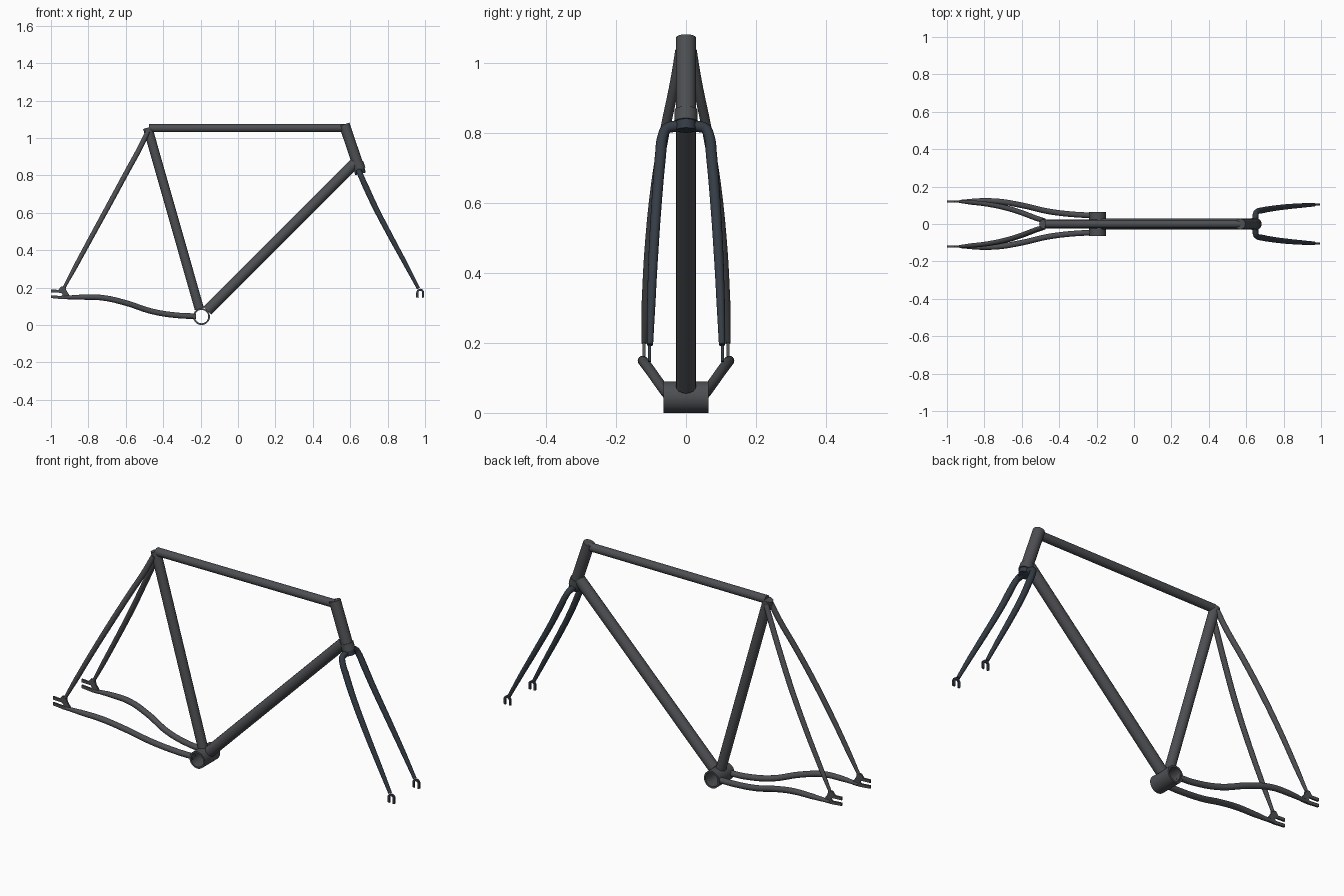
import bpy, bmesh, math
from mathutils import Vector

if "Cube" in bpy.data.objects:
    bpy.data.objects.remove(bpy.data.objects["Cube"])


def material(name, rgb):
    m = bpy.data.materials.new(name)
    m.diffuse_color = (*rgb, 1)
    m.use_nodes = True
    m.node_tree.nodes["Principled BSDF"].inputs["Base Color"].default_value = m.diffuse_color
    return m


GREY = material("frame_grey", (0.075, 0.078, 0.085))
BLUE = material("fork_dark_blue", (0.035, 0.045, 0.06))


def select(ob):
    bpy.ops.object.select_all(action='DESELECT')
    ob.select_set(True)
    bpy.context.view_layer.objects.active = ob


def finish(ob, mat, mirror=False):
    ob.data.materials.clear()
    ob.data.materials.append(mat)
    select(ob)
    bpy.ops.object.shade_smooth_by_angle(angle=math.radians(35))
    if mirror:
        ob.modifiers.new("Mirror", 'MIRROR').use_axis = (False, True, False)
    return ob


def tube(name, pts, mat=GREY, mirror=False, res=6):
    """Round tube through (x, y, z, radius) points."""
    cu = bpy.data.curves.new(name, 'CURVE')
    cu.dimensions = '3D'
    cu.bevel_depth = 1
    cu.bevel_resolution = 6
    cu.resolution_u = res
    cu.use_fill_caps = True
    sp = cu.splines.new('BEZIER')
    sp.bezier_points.add(len(pts) - 1)
    for bp, (x, y, z, r) in zip(sp.bezier_points, pts):
        bp.co = (x, y, z)
        bp.radius = r
        bp.handle_left_type = bp.handle_right_type = 'AUTO'
    ob = bpy.data.objects.new(name, cu)
    bpy.context.collection.objects.link(ob)
    select(ob)
    bpy.ops.object.convert(target='MESH')
    return finish(bpy.context.object, mat, mirror)


def straight(name, a, b, r, mat=GREY):
    return tube(name, [(a[0], 0, a[1], r), (b[0], 0, b[1], r)], mat, res=1)


def plate(name, outline, y, thick, mat):
    """Flat (x, z) outline extruded along y and mirrored to the other side."""
    bm = bmesh.new()
    f = bm.faces.new([bm.verts.new((x, y - thick / 2, z)) for x, z in outline])
    ext = bmesh.ops.extrude_face_region(bm, geom=[f])
    moved = [v for v in ext['geom'] if isinstance(v, bmesh.types.BMVert)]
    bmesh.ops.translate(bm, verts=moved, vec=(0, thick, 0))
    bmesh.ops.recalc_face_normals(bm, faces=bm.faces)
    me = bpy.data.meshes.new(name)
    bm.to_mesh(me)
    bm.free()
    ob = bpy.data.objects.new(name, me)
    bpy.context.collection.objects.link(ob)
    return finish(ob, mat, True)


# Bottom bracket: open shell, a four-point ring profile spun about y
BB = (-0.195, 0.045)
bm = bmesh.new()
n = 32
rings = []
for r, y in ((0.045, -0.064), (0.045, 0.064), (0.036, 0.064), (0.036, -0.064)):
    rings.append([bm.verts.new((BB[0] + r * math.cos(2 * math.pi * i / n), y,
                                BB[1] + r * math.sin(2 * math.pi * i / n))) for i in range(n)])
for k in range(4):
    a, b = rings[k], rings[(k + 1) % 4]
    for i in range(n):
        j = (i + 1) % n
        bm.faces.new((a[i], a[j], b[j], b[i]))
bmesh.ops.recalc_face_normals(bm, faces=bm.faces)
me = bpy.data.meshes.new("bottom_bracket")
bm.to_mesh(me)
bm.free()
bb = bpy.data.objects.new("bottom_bracket", me)
bpy.context.collection.objects.link(bb)
finish(bb, GREY)

# Main triangle: tubes stop at the shell wall so its bore stays clear
def from_shell(end, d=0.037):
    c = Vector(BB)
    return c + (Vector(end) - c).normalized() * d


seat_top, head_top, head_low = (-0.483, 1.055), (0.568, 1.073), (0.642, 0.855)
straight("seat_tube", from_shell(seat_top, 0.042), seat_top, 0.025)
straight("down_tube", from_shell((0.625, 0.865), 0.044), (0.625, 0.865), 0.029)
straight("top_tube", (-0.475, 1.052), (0.57, 1.054), 0.0215)
straight("head_tube", head_top, head_low, 0.029)
straight("lower_headset", (0.638, 0.866), (0.65, 0.832), 0.033)

# Rear stays
tube("chainstay", [
    (-0.225, 0.046, 0.047, 0.015), (-0.32, 0.051, 0.051, 0.015),
    (-0.46, 0.068, 0.073, 0.015), (-0.60, 0.100, 0.118, 0.015),
    (-0.72, 0.120, 0.145, 0.015), (-0.82, 0.124, 0.149, 0.014),
    (-0.93, 0.120, 0.147, 0.009)], mirror=True)
tube("seatstay", [
    (-0.482, 0.018, 1.035, 0.013), (-0.52, 0.030, 0.955, 0.014),
    (-0.60, 0.060, 0.808, 0.014), (-0.68, 0.085, 0.660, 0.014),
    (-0.78, 0.105, 0.477, 0.013), (-0.87, 0.115, 0.311, 0.012),
    (-0.93, 0.120, 0.200, 0.008)], mirror=True)

# Rear dropouts, slot open to the rear
plate("rear_dropout", [
    (-0.945, 0.207), (-0.922, 0.207), (-0.918, 0.185), (-0.898, 0.155),
    (-0.898, 0.138), (-0.94, 0.138), (-1.0, 0.144), (-1.0, 0.159),
    (-0.945, 0.155), (-0.938, 0.163), (-0.945, 0.172), (-1.0, 0.174),
    (-1.0, 0.190), (-0.96, 0.188)], 0.120, 0.009, GREY)

# Fork: one continuous tube, leg - crown - leg
leg = [(0.965, 0.103, 0.195, 0.009), (0.90, 0.099, 0.318, 0.012),
       (0.815, 0.092, 0.475, 0.014), (0.735, 0.082, 0.628, 0.015),
       (0.685, 0.073, 0.735, 0.016), (0.659, 0.066, 0.793, 0.015),
       (0.651, 0.056, 0.812, 0.015), (0.649, 0.040, 0.818, 0.016)]
tube("fork", leg + [(x, -y, z, r) for x, y, z, r in reversed(leg)], BLUE)
straight("fork_crown", (0.646, 0.842), (0.655, 0.808), 0.029, BLUE)

# Front dropouts: inverted U hooks
cx, cz, ro, ri = 0.974, 0.173, 0.021, 0.010
arc = [math.pi * i / 8 for i in range(9)]
hook = [(cx + ro * math.cos(a), cz + ro * math.sin(a)) for a in arc]
hook += [(cx - ro, 0.148), (cx - ri, 0.145)]
hook += [(cx + ri * math.cos(a), cz + ri * math.sin(a)) for a in reversed(arc)]
hook += [(cx + ri, 0.145), (cx + ro, 0.148)]
plate("front_dropout", hook, 0.104, 0.009, BLUE)
